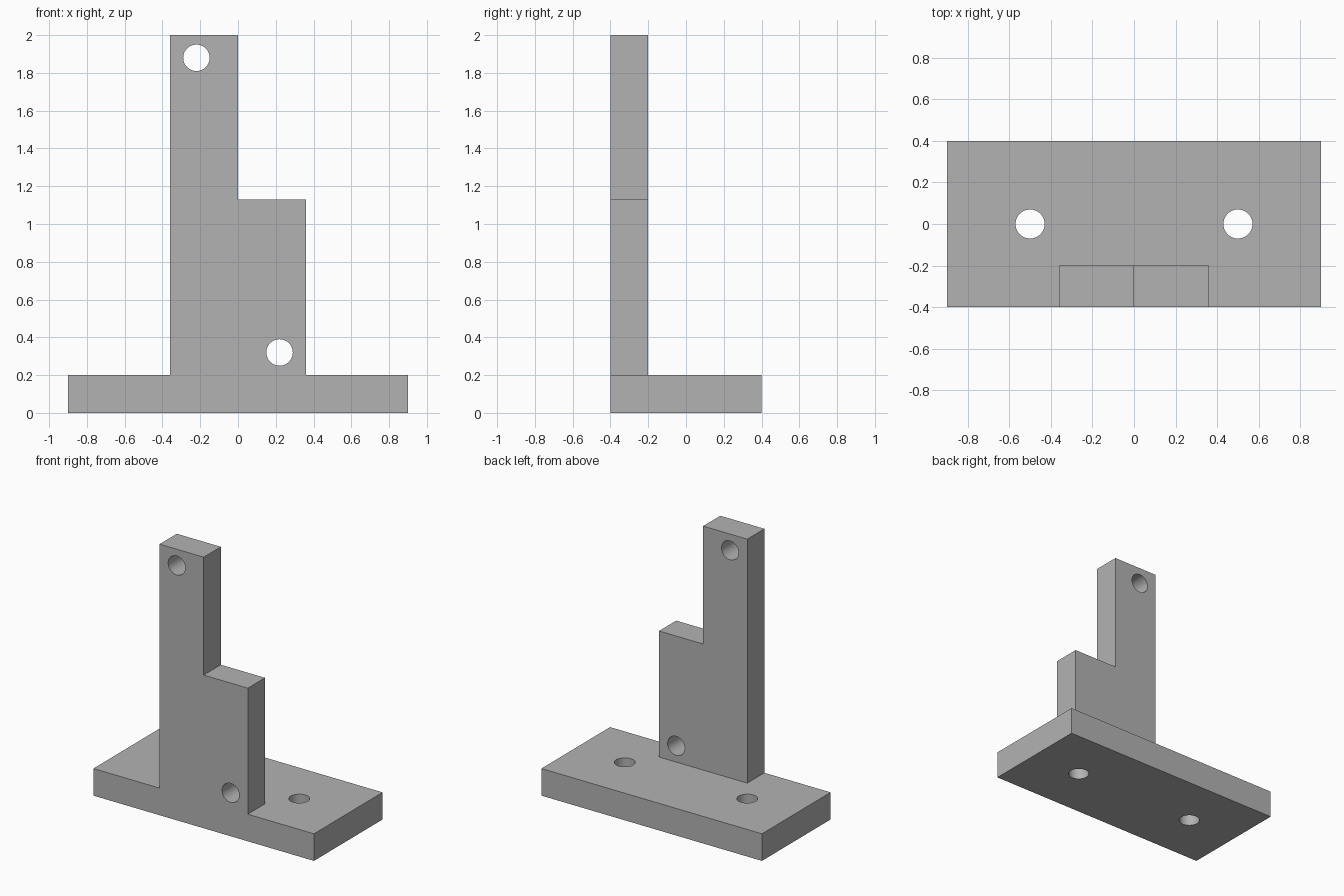
import bpy, bmesh, math
from mathutils import Matrix, Vector

old = bpy.data.objects.get("Cube")
if old:
    bpy.data.objects.remove(old, do_unlink=True)

grey = bpy.data.materials.new("plain grey")
grey.use_nodes = True
colour = (0.45, 0.45, 0.45, 1)
grey.diffuse_color = colour
grey.node_tree.nodes["Principled BSDF"].inputs["Base Color"].default_value = colour


def make_object(name, bm):
    bmesh.ops.recalc_face_normals(bm, faces=bm.faces)
    mesh = bpy.data.meshes.new(name)
    bm.to_mesh(mesh)
    bm.free()
    mesh.materials.append(grey)
    obj = bpy.data.objects.new(name, mesh)
    bpy.context.collection.objects.link(obj)
    return obj


def extruded_profile(name, outline, y0, y1):
    """Extrude an (x, z) outline from y0 to y1."""
    bm = bmesh.new()
    face = bm.faces.new([bm.verts.new((x, y0, z)) for x, z in outline])
    result = bmesh.ops.extrude_face_region(bm, geom=[face])
    moved = [v for v in result["geom"] if isinstance(v, bmesh.types.BMVert)]
    bmesh.ops.translate(bm, verts=moved, vec=(0, y1 - y0, 0))
    return make_object(name, bm)


def drill(name, centre, axis):
    """A round cutter along the given axis."""
    bm = bmesh.new()
    turn = Vector((0, 0, 1)).rotation_difference(Vector(axis)).to_matrix().to_4x4()
    bmesh.ops.create_cone(bm, cap_ends=True, segments=48, radius1=0.07, radius2=0.07,
                          depth=0.5, matrix=Matrix.Translation(centre) @ turn)
    return make_object(name, bm)


def combine(target, tool, operation):
    mod = target.modifiers.new(tool.name, "BOOLEAN")
    mod.operation = operation
    mod.solver = "EXACT"
    mod.object = tool
    bpy.context.view_layer.objects.active = target
    bpy.ops.object.modifier_apply(modifier=mod.name)
    bpy.data.objects.remove(tool, do_unlink=True)


# Base plate and stepped upright, joined into one solid bracket
bracket = extruded_profile("bracket", [(-0.9, 0), (0.9, 0), (0.9, 0.2), (-0.9, 0.2)], -0.4, 0.4)
upright = extruded_profile("upright", [(-0.36, 0.1), (0.36, 0.1), (0.36, 1.13),
                                       (0, 1.13), (0, 2), (-0.36, 2)], -0.4, -0.2)
combine(bracket, upright, "UNION")

# Bolt holes: two through the base, two through the upright
for side in (-1, 1):
    combine(bracket, drill("base_hole", (side * 0.5, 0, 0.1), (0, 0, 1)), "DIFFERENCE")
for x, z in ((-0.22, 1.88), (0.22, 0.32)):
    combine(bracket, drill("upright_hole", (x, -0.3, z), (0, 1, 0)), "DIFFERENCE")

# Smooth hole walls, sharp edges elsewhere
bpy.ops.object.select_all(action="DESELECT")
bracket.select_set(True)
bpy.context.view_layer.objects.active = bracket
bpy.ops.object.shade_smooth_by_angle(angle=math.radians(30))
